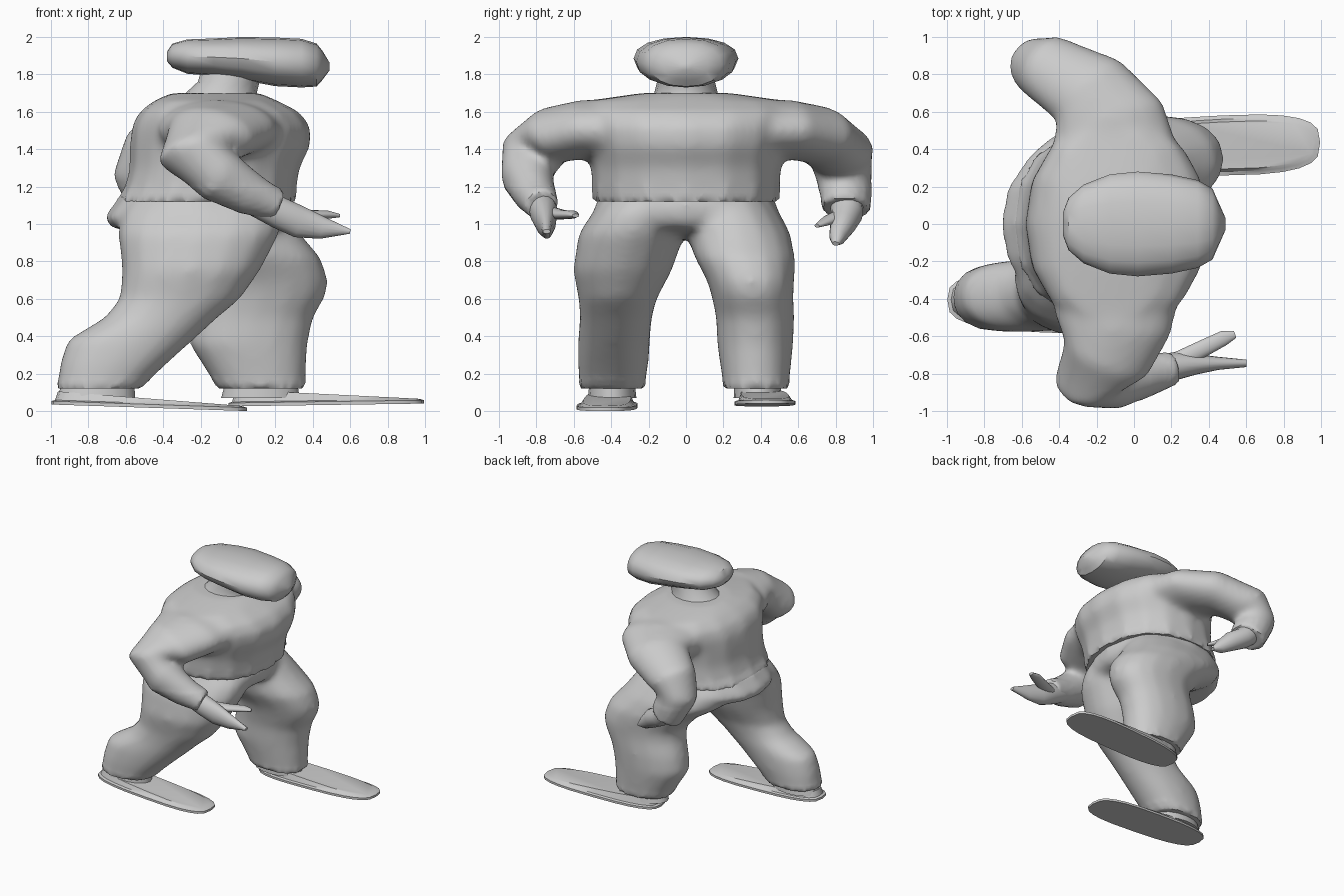
import bpy, bmesh, math
from mathutils import Vector

if "Cube" in bpy.data.objects:
    bpy.data.objects.remove(bpy.data.objects["Cube"])

N = 16


def ring(c, u, v, a, b, p=1.0):
    """Super-ellipse ring around c, half sizes a, b along u, v."""
    pts = []
    for i in range(N):
        t = 2 * math.pi * i / N
        k, s = math.cos(t), math.sin(t)
        k = math.copysign(abs(k) ** p, k)
        s = math.copysign(abs(s) ** p, s)
        pts.append(Vector(c) + u * (a * k) + v * (b * s))
    return pts


def loft(name, rings):
    bm = bmesh.new()
    loops = [[bm.verts.new(p) for p in r] for r in rings]
    n = len(loops[0])
    for lo, hi in zip(loops, loops[1:]):
        for i in range(n):
            j = (i + 1) % n
            bm.faces.new((lo[i], lo[j], hi[j], hi[i]))
    bm.faces.new(loops[0][::-1])
    bm.faces.new(loops[-1])
    bmesh.ops.recalc_face_normals(bm, faces=bm.faces)
    me = bpy.data.meshes.new(name)
    bm.to_mesh(me)
    bm.free()
    ob = bpy.data.objects.new(name, me)
    bpy.context.collection.objects.link(ob)
    return ob


X, Y, Z = Vector((1, 0, 0)), Vector((0, 1, 0)), Vector((0, 0, 1))


def stack(name, rows, p=1.0):
    """Horizontal rings: (z, cx, cy, rx, ry)."""
    return loft(name, [ring((cx, cy, z), X, Y, a, b, p) for z, cx, cy, a, b in rows])


def tube(name, rows, u):
    """Rings across a path: (x, y, z, a, b), a measured along u."""
    pts = [Vector(r[:3]) for r in rows]
    rings = []
    for i, r in enumerate(rows):
        t = Vector()
        if i:
            t += (pts[i] - pts[i - 1]).normalized()
        if i < len(pts) - 1:
            t += (pts[i + 1] - pts[i]).normalized()
        t.normalize()
        u = (u - t * u.dot(t)).normalized()
        rings.append(ring(pts[i], u, t.cross(u), r[3], r[4]))
    return loft(name, rings)


def fuse(base, parts, low, high):
    """Union the parts, then blend the joins between heights low and high."""
    bpy.context.view_layer.objects.active = base
    for part in parts:
        m = base.modifiers.new("join", 'BOOLEAN')
        m.operation, m.solver, m.object = 'UNION', 'EXACT', part
        bpy.ops.object.modifier_apply(modifier=m.name)
        bpy.data.objects.remove(part)
    m = base.modifiers.new("cloth", 'REMESH')
    m.mode, m.voxel_size = 'VOXEL', .02
    bpy.ops.object.modifier_apply(modifier=m.name)
    bm = bmesh.new()
    bm.from_mesh(base.data)
    soft = [v for v in bm.verts if low < v.co.z < high]
    for _ in range(14):
        bmesh.ops.smooth_vert(bm, verts=soft, factor=.5,
                              use_axis_x=True, use_axis_y=True, use_axis_z=True)
    bm.to_mesh(base.data)
    bm.free()


# Shirt: torso with both sleeves
shirt = stack("shirt", [
    (1.12, -.17, 0, .48, .50), (1.20, -.145, 0, .46, .505), (1.30, -.125, 0, .455, .51),
    (1.42, -.095, 0, .485, .53), (1.52, -.09, 0, .48, .56), (1.60, -.10, 0, .43, .58),
    (1.66, -.12, 0, .33, .52), (1.70, -.12, 0, .24, .24)], .88)
near_sleeve = tube("near_sleeve", [
    (-.10, -.30, 1.50, .36, .165), (-.11, -.55, 1.505, .315, .16), (-.15, -.72, 1.475, .245, .155),
    (-.25, -.835, 1.37, .185, .17), (-.10, -.85, 1.26, .15, .145), (.06, -.81, 1.165, .12, .115),
    (.21, -.77, 1.10, .085, .09)], X)
far_sleeve = tube("far_sleeve", [
    (-.10, .30, 1.50, .36, .165), (-.14, .55, 1.505, .315, .16), (-.24, .71, 1.475, .24, .16),
    (-.46, .83, 1.38, .19, .17), (-.52, .845, 1.26, .155, .155), (-.46, .855, 1.16, .135, .145),
    (-.42, .855, 1.08, .125, .14)], X)
fuse(shirt, [near_sleeve, far_sleeve], 1.2, 3)

# Trousers: pelvis with both legs in stride
trousers = stack("trousers", [
    (.93, -.2, 0, .22, .20), (.98, -.22, 0, .46, .42), (1.03, -.225, 0, .50, .49),
    (1.10, -.195, 0, .475, .49), (1.16, -.185, 0, .44, .46)], .95)
near_leg = stack("near_leg", [
    (.12, -.745, -.395, .225, .175), (.25, -.668, -.39, .288, .19), (.38, -.575, -.385, .34, .195),
    (.50, -.41, -.375, .305, .195), (.60, -.31, -.365, .325, .21), (.75, -.25, -.34, .37, .265),
    (.95, -.21, -.29, .435, .285), (1.06, -.19, -.25, .43, .25), (1.14, -.18, -.22, .38, .22)], .9)
far_leg = stack("far_leg", [
    (.12, .125, .375, .235, .175), (.36, .055, .37, .32, .205), (.50, .08, .37, .325, .21),
    (.62, .13, .355, .345, .22), (.70, .135, .345, .35, .235), (.82, .06, .315, .385, .27),
    (.95, -.10, .28, .435, .28), (1.06, -.17, .25, .43, .25), (1.14, -.18, .22, .38, .22)], .9)
fuse(trousers, [near_leg, far_leg], .17, 1.13)

# Hands: mitten of fingers plus thumb
tube("near_hand", [
    (.08, -.78, 1.13, .07, .08), (.22, -.76, 1.06, .075, .085), (.33, -.75, 1.01, .055, .085),
    (.45, -.745, .98, .035, .06), (.60, -.745, .96, .02, .012)], Y)
tube("near_thumb", [
    (.24, -.73, 1.06, .05, .035), (.38, -.66, 1.05, .045, .025), (.48, -.61, 1.05, .04, .022),
    (.54, -.59, 1.045, .02, .01)], Y)
tube("far_hand", [
    (-.43, .86, 1.12, .09, .09), (-.36, .86, 1.05, .085, .08), (-.27, .84, 1.0, .07, .075),
    (-.18, .81, .93, .045, .05), (-.12, .80, .895, .02, .012)], Y)
tube("far_thumb", [
    (-.33, .83, 1.04, .05, .04), (-.24, .76, 1.02, .04, .025), (-.15, .70, .99, .015, .01)], Y)

# Neck and wide flattened head
stack("neck", [(1.62, -.10, 0, .24, .20), (1.70, -.09, 0, .19, .17),
               (1.76, -.05, 0, .165, .155), (1.84, -.02, 0, .17, .15)])
loft("head", [ring((x, 0, z), Y, Z, a, b, .9) for x, z, a, b in [
    (-.38, 1.895, .06, .025), (-.35, 1.90, .14, .065), (-.27, 1.895, .21, .092),
    (-.13, 1.892, .265, .10), (.02, 1.885, .28, .115), (.20, 1.867, .265, .13),
    (.34, 1.86, .235, .13), (.42, 1.85, .19, .115), (.45, 1.848, .12, .08),
    (.49, 1.842, .03, .02)]])


# Long flat shoes with a sole rim and ankle
def shoe(name, cx, side, heel, toe, top_heel, top_toe):
    rings = []
    for inset, lift in [(0, 0), (0, .018), (.02, .024), (.035, None)]:
        pts = []
        for i in range(24):
            t = 2 * math.pi * i / 24
            k, s = math.cos(t), math.sin(t)
            k = math.copysign(abs(k) ** .7, k)
            s = math.copysign(abs(s) ** .62, s)
            f = (k + 1) / 2
            z = heel + (toe - heel) * f + lift if lift is not None \
                else top_heel + (top_toe - top_heel) * f
            pts.append(Vector((cx + (.523 - inset) * k,
                               side * (.405 + .03 * f) + (.153 + .015 * f - inset) * s, z)))
        rings.append(pts)
    loft(name, rings)


shoe("near_shoe", -.475, -1, .035, 0, .105, .028)
shoe("far_shoe", .472, 1, .025, .04, .115, .066)
stack("near_ankle", [(.07, -.76, -.395, .21, .13), (.16, -.745, -.395, .19, .12)])
stack("far_ankle", [(.07, .12, .385, .21, .13), (.16, .125, .38, .19, .12)])

# Smooth shading with crisp hems
bpy.ops.object.select_all(action='SELECT')
bpy.context.view_layer.objects.active = shirt
bpy.ops.object.shade_smooth_by_angle(angle=math.radians(40))
